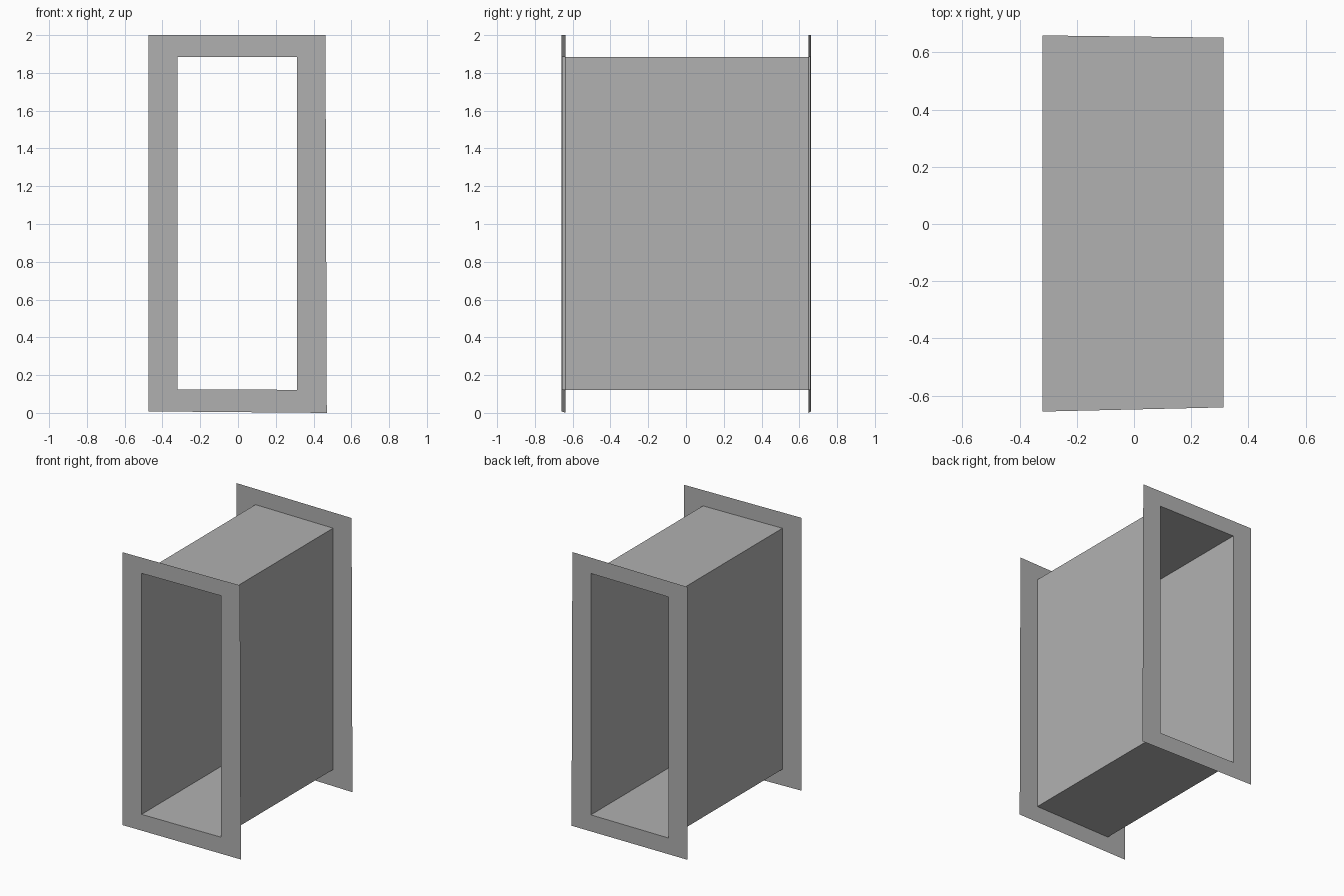
import bpy, bmesh

if "Cube" in bpy.data.objects:
    bpy.data.objects.remove(bpy.data.objects["Cube"])

# Openings shared by the duct and both flanges, corner order: BL, BR, TR, TL (x, z)
INNER = [(-0.32, 0.125), (0.312, 0.122), (0.312, 1.885), (-0.32, 1.885)]
OUTER = [(-0.473, 0.008), (0.47, 0.0), (0.463, 2.0), (-0.473, 2.0)]

# Dark grey sheet metal
metal = bpy.data.materials.new("dark_grey_metal")
metal.diffuse_color = (0.44, 0.44, 0.44, 1.0)
metal.use_nodes = True
metal.node_tree.nodes["Principled BSDF"].inputs["Base Color"].default_value = metal.diffuse_color


def front_y(x):
    # slightly slanted front plane
    return -0.648 + 0.023 * x


def back_y(x):
    # slightly slanted back plane
    return 0.655 - 0.012 * x


def loop(bm, corners, plane):
    return [bm.verts.new((x, plane(x), z)) for x, z in corners]


def band(name, corners_a, plane_a, corners_b, plane_b):
    """Single-sheet band of four faces joining two rectangular loops."""
    bm = bmesh.new()
    a = loop(bm, corners_a, plane_a)
    b = loop(bm, corners_b, plane_b)
    for i in range(4):
        j = (i + 1) % 4
        bm.faces.new((a[i], a[j], b[j], b[i]))
    mesh = bpy.data.meshes.new(name)
    bm.to_mesh(mesh)
    bm.free()
    mesh.materials.append(metal)
    obj = bpy.data.objects.new(name, mesh)
    bpy.context.collection.objects.link(obj)
    return obj


# Open rectangular duct
band("duct_walls", INNER, front_y, INNER, back_y)
# Flat flange around each opening
band("front_flange", OUTER, front_y, INNER, front_y)
band("back_flange", INNER, back_y, OUTER, back_y)
